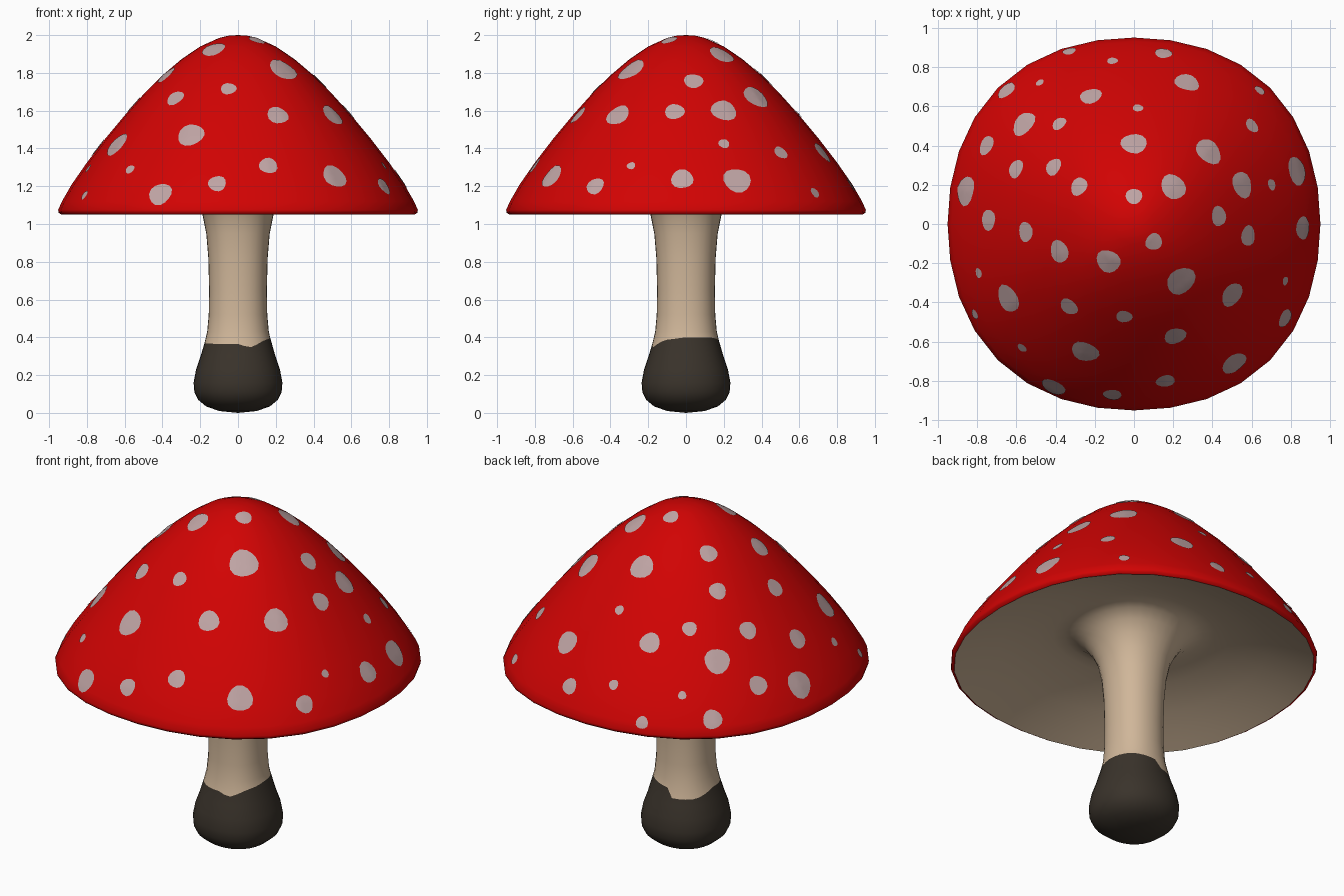
import bpy, bmesh, math
from mathutils import Vector
from mathutils.bvhtree import BVHTree

if "Cube" in bpy.data.objects:
    bpy.data.objects.remove(bpy.data.objects["Cube"])

SIDES = 32


def material(name, rgb):
    m = bpy.data.materials.new(name)
    m.diffuse_color = (*rgb, 1)
    m.use_nodes = True
    m.node_tree.nodes["Principled BSDF"].inputs["Base Color"].default_value = m.diffuse_color
    return m


RED = material("cap red", (0.64, 0.001, 0.001))
PALE = material("spot pale pink", (0.52, 0.37, 0.37))
CREAM = material("stem cream", (0.63, 0.47, 0.32))
SOIL = material("soil brown", (0.042, 0.033, 0.024))


def finish(bm, name, mats):
    me = bpy.data.meshes.new(name)
    for f in bm.faces:
        f.smooth = True
    bm.to_mesh(me)
    for m in mats:
        me.materials.append(m)
    ob = bpy.data.objects.new(name, me)
    bpy.context.collection.objects.link(ob)
    return ob


def lathe(profile, soil_from=None, height=None):
    # Spin a profile, slightly wider on the diagonals; faces from ring
    # soil_from on get material 1, and that ring follows height(angle)
    bm = bmesh.new()
    rings = []
    for i, (r, z) in enumerate(profile):
        if r == 0:
            rings.append([bm.verts.new((0, 0, z))] * SIDES)
            continue
        ring = []
        for j in range(SIDES):
            a = 2 * math.pi * j / SIDES
            rr, zz = r, z
            if i == soil_from:
                zz = height(math.degrees(a))
                (r0, z0), (r1, z1) = profile[i - 1], profile[i + 1]
                rr = r1 + (r0 - r1) * ((zz - z1) / (z0 - z1)) ** 0.85
            rr *= 1 + 0.033 * math.sin(2 * a) ** 2
            ring.append(bm.verts.new((rr * math.cos(a), rr * math.sin(a), zz)))
        rings.append(ring)
    for i in range(len(rings) - 1):
        for j in range(SIDES):
            k = (j + 1) % SIDES
            quad = [rings[i][j], rings[i + 1][j], rings[i + 1][k], rings[i][k]]
            f = bm.faces.new(list(dict.fromkeys(quad)))
            f.material_index = int(soil_from is not None and i >= soil_from)
    bm.normal_update()
    return bm


# Red cap
cap_bm = lathe([(0, 2.0), (0.05, 1.997), (0.1, 1.985), (0.2, 1.94), (0.3, 1.872),
                (0.4, 1.787), (0.5, 1.687), (0.6, 1.575), (0.7, 1.455),
                (0.8, 1.325), (0.88, 1.21), (0.932, 1.12), (0.952, 1.075),
                (0.95, 1.06), (0.935, 1.05)])
cap_tree = BVHTree.FromBMesh(cap_bm)
finish(cap_bm, "cap", [RED])

# Underside, stem and soil-covered bulb in one spun surface
SOIL_LINE = [(0, .40), (45, .40), (90, .385), (101, .335), (140, .335), (168, .36),
             (180, .37), (235, .365), (270, .365), (290, .345), (320, .385), (360, .40)]


def soil_height(deg):
    for (a, u), (b, v) in zip(SOIL_LINE, SOIL_LINE[1:]):
        if a <= deg <= b:
            return u + (v - u) * (deg - a) / (b - a)


stem_bm = lathe([(0.935, 1.05), (0.88, 1.075), (0.8, 1.11), (0.7, 1.15), (0.6, 1.185),
                 (0.5, 1.21), (0.42, 1.228), (0.36, 1.232), (0.31, 1.217), (0.26, 1.178),
                 (0.22, 1.12),
                 (0.188, 1.05), (0.168, 0.95), (0.157, 0.82), (0.153, 0.65), (0.155, 0.52),
                 (0.163, 0.43), (0.175, 0.37), (0.198, 0.30), (0.222, 0.23), (0.235, 0.16),
                 (0.231, 0.11), (0.212, 0.07), (0.17, 0.035), (0.1, 0.01), (0, 0.0)],
                17, soil_height)
finish(stem_bm, "stem_and_underside", [CREAM, SOIL])

# Spots: x, y, radius (hundredths) as seen from the top
SPOTS = [
    (-33, 88, 3.5), (15, 87, 4.5), (-11, 83, 2.8), (27, 72, 6.5), (64, 68, 3),
    (-65, 68, 5.3), (-48, 72, 2.3), (-22, 65, 5.7), (2, 59, 2.7), (-38, 51, 4),
    (-56, 51, 7), (-75, 40, 5.3), (0, 41, 6.8), (60, 50, 4), (38, 37, 7.5),
    (-41, 29, 4.8), (-60, 28, 5), (-28, 19, 5), (20, 19, 7), (0, 14, 4.3),
    (55, 20, 7), (70, 20, 3), (83, 27, 7.5), (-86, 17, 7.7), (-74, 2, 5.5),
    (-55, -4, 5.2), (-38, -14, 6), (-13, -19, 6.5), (10, -9, 4.5), (43, 4, 5.2),
    (58, -6, 5.3), (86, -2, 6), (-79, -25, 2.6), (-64, -38, 7.5), (-81, -46, 2.6),
    (-33, -42, 5), (-5, -47, 4.2), (24, -29, 8), (50, -36, 6.7), (77, -29, 2.3),
    (77, -48, 5), (-57, -63, 2.7), (-25, -65, 7.3), (21, -57, 5.8), (51, -71, 7),
    (16, -80, 5), (-11, -87, 4.8), (-41, -83, 6.5)]

bm = bmesh.new()
N = 14
for n, spot in enumerate(SPOTS):
    x, y, rad = (v / 100 for v in spot)
    hit, nor, _, _ = cap_tree.ray_cast(Vector((x, y, 3)), Vector((0, 0, -1)))
    if hit is None:
        continue
    t = nor.cross(Vector((0, 0, 1))).normalized()
    b = nor.cross(t)

    def on_cap(p):
        return bm.verts.new(cap_tree.find_nearest(p)[0] + nor * 0.004)

    prev = [on_cap(hit)] * N
    for frac in (0.35, 0.7, 1.0):
        ring = []
        for j in range(N):
            a = 2 * math.pi * j / N
            w = rad * frac * (1 + 0.05 * math.sin(3 * a + n))
            ring.append(on_cap(hit + t * (w * math.cos(a)) + b * (w * math.sin(a))))
        for j in range(N):
            k = (j + 1) % N
            quad = [prev[j], ring[j], ring[k], prev[k]]
            bm.faces.new(list(dict.fromkeys(quad)))
        prev = ring
bm.normal_update()
for f in bm.faces:
    if f.normal.dot(f.calc_center_median() - Vector((0, 0, 0.9))) < 0:
        f.normal_flip()
finish(bm, "cap_spots", [PALE])
